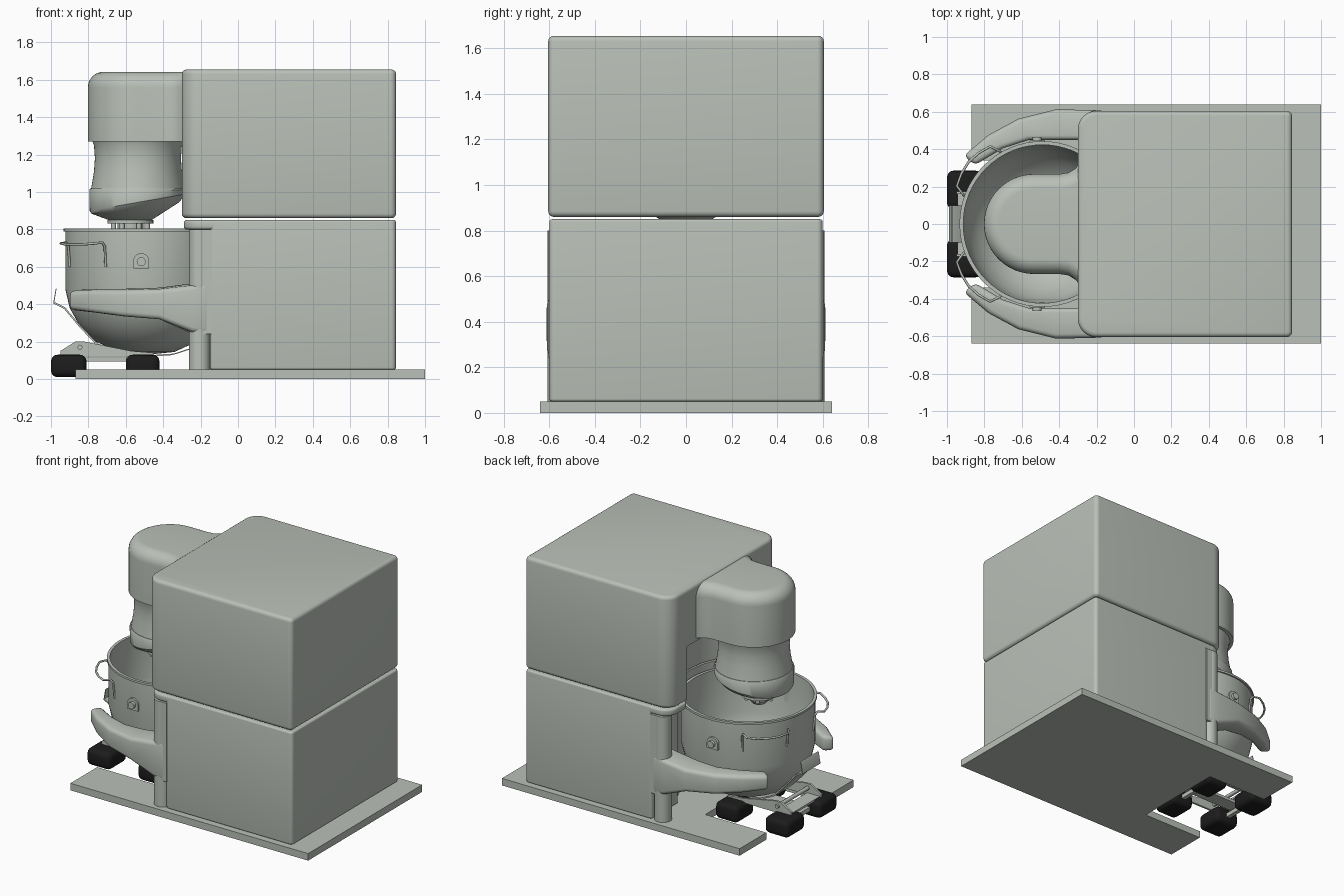
import bpy, bmesh, math
from mathutils import Vector

if "Cube" in bpy.data.objects:
    bpy.data.objects.remove(bpy.data.objects["Cube"], do_unlink=True)


def material(name, rgb):
    m = bpy.data.materials.new(name)
    m.use_nodes = True
    m.diffuse_color = (*rgb, 1)
    m.node_tree.nodes["Principled BSDF"].inputs["Base Color"].default_value = (*rgb, 1)
    return m


GREY = material("grey green paint", (0.49, 0.53, 0.48))
BLACK = material("black rubber", (0.012, 0.012, 0.012))
BOWL_X = -0.49
HEAD_X = -0.535


def finish(name, bm, mat=GREY, bevel=0, segs=4, cutter=None):
    """Turn a bmesh into a shaded object with bevel and optional cut applied."""
    bmesh.ops.recalc_face_normals(bm, faces=bm.faces)
    me = bpy.data.meshes.new(name)
    bm.to_mesh(me)
    bm.free()
    ob = bpy.data.objects.new(name, me)
    bpy.context.collection.objects.link(ob)
    me.materials.append(mat)
    bpy.ops.object.select_all(action='DESELECT')
    bpy.context.view_layer.objects.active = ob
    ob.select_set(True)
    if bevel:
        b = ob.modifiers.new("Bevel", 'BEVEL')
        b.width, b.segments, b.limit_method = bevel, segs, 'ANGLE'
        b.angle_limit = math.radians(40)
        bpy.ops.object.modifier_apply(modifier=b.name)
    if cutter:
        c = ob.modifiers.new("Cut", 'BOOLEAN')
        c.object, c.operation, c.solver = cutter, 'DIFFERENCE', 'EXACT'
        bpy.ops.object.modifier_apply(modifier=c.name)
    bpy.ops.object.shade_smooth_by_angle(angle=math.radians(35))
    return ob


def loft(name, rings, **kw):
    """Skin a list of equal-length point rings and cap both ends."""
    bm = bmesh.new()
    rows = [[bm.verts.new(p) for p in r] for r in rings]
    n = len(rows[0])
    for a, b in zip(rows, rows[1:]):
        for i in range(n):
            j = (i + 1) % n
            bm.faces.new((a[i], a[j], b[j], b[i]))
    bm.faces.new(rows[0])
    bm.faces.new(rows[-1])
    return finish(name, bm, **kw)


def circle(cx, r, z, cy=0, tilt=0, n=64):
    pts = []
    for i in range(n):
        a = 2 * math.pi * i / n
        pts.append((cx + r * math.cos(a), cy + r * math.sin(a), z + tilt * math.cos(a)))
    return pts


def lathe(name, cx, profile, cy=0, **kw):
    return loft(name, [circle(cx, r, z, cy) for r, z in profile], **kw)


def prism(name, outline, z0, z1, **kw):
    return loft(name, [[(x, y, z) for x, y in outline] for z in (z0, z1)], **kw)


def slice_y(name, outline, y0, y1, **kw):
    return loft(name, [[(x, y, z) for x, z in outline] for y in (y0, y1)], **kw)


def block(name, x0, x1, y0, y1, z0, z1, **kw):
    return prism(name, [(x0, y0), (x1, y0), (x1, y1), (x0, y1)], z0, z1, **kw)


def rounded_rect(x0, x1, half, r_left, r_right, n=10):
    pts = []
    for k, (x, s, r) in enumerate([(x1, 1, r_right), (x0, 1, r_left),
                                   (x0, -1, r_left), (x1, -1, r_right)]):
        cx = x - r if x == x1 else x + r
        for i in range(n + 1):
            a = math.pi / 2 * (k + i / n)
            pts.append((cx + r * math.cos(a), s * (half - r) + r * math.sin(a)))
    return pts


def wire(name, pts, radius):
    cu = bpy.data.curves.new(name, 'CURVE')
    cu.dimensions, cu.bevel_depth, cu.bevel_resolution = '3D', radius, 2
    cu.use_fill_caps = True
    sp = cu.splines.new('POLY')
    sp.points.add(len(pts) - 1)
    for p, co in zip(sp.points, pts):
        p.co = (*co, 1)
    cu.materials.append(GREY)
    ob = bpy.data.objects.new(name, cu)
    bpy.context.collection.objects.link(ob)


# Floor plate with an entry slot for the bowl trolley
prism("floor_plate", [(-0.87, -0.64), (1, -0.64), (1, 0.64), (-0.87, 0.64),
                      (-0.87, 0.34), (-0.39, 0.34), (-0.39, -0.34), (-0.87, -0.34)], 0, 0.05)

# Housing, hollowed around the bowl
cutter = lathe("bowl_clearance", BOWL_X, [(0.46, 0.02), (0.46, 1.25)])
cutter.hide_render = True
prism("lower_housing", rounded_rect(-0.15, 0.845, 0.6, 0.02, 0.025), 0.05, 0.85,
      bevel=0.012, cutter=cutter)
prism("housing_ledge", rounded_rect(-0.29, 0.84, 0.6, 0.1, 0.025), 0.8, 0.85,
      bevel=0.015, cutter=cutter)
prism("upper_housing", rounded_rect(-0.3, 0.845, 0.605, 0.1, 0.03), 0.86, 1.655,
      bevel=0.025, cutter=cutter)
bpy.data.objects.remove(cutter, do_unlink=True)

# Mixing head: rounded cap flaring into the housing
cap = [(HEAD_X + 0.267 * math.cos(a), 0.267 * math.sin(a))
       for a in (math.pi * (0.5 + i / 32) for i in range(33))]
flare = [(-0.4, 0.267), (-0.35, 0.275), (-0.31, 0.3), (-0.29, 0.33), (-0.2, 0.33)]
outline = cap + [(x, -y) for x, y in flare] + flare[::-1]
rings = []
for i in range(9):
    a = math.pi / 2 * i / 8
    k = 1 - 0.3 * (1 - math.cos(a))
    rings.append([(HEAD_X + (x - HEAD_X) * (k if x < HEAD_X else 1), y * k,
                   1.56 + 0.082 * math.sin(a)) for x, y in outline])
loft("head_cap", [[(x, y, 1.27) for x, y in outline]] + rings)

# Neck and planetary drive
loft("head_neck", [circle(HEAD_X, r, z) for r, z in
                   [(0.245, 1.275), (0.235, 1.25), (0.23, 1.18), (0.235, 1.11), (0.25, 1.02)]])
loft("planetary_drive", [circle(HEAD_X, 0.255, 1.02), circle(HEAD_X, 0.26, 1.012),
                         circle(HEAD_X, 0.258, 0.945, tilt=0.045),
                         circle(-0.55, 0.235, 0.915, tilt=0.03), circle(-0.575, 0.11, 0.848)])
lathe("tool_flange", -0.575, [(0.122, 0.833), (0.122, 0.85)])
lathe("tool_hub", -0.575, [(0.045, 0.77), (0.07, 0.8), (0.07, 0.835)])
for i in range(6):
    a = math.pi * i / 3
    lathe("flange_bolt", -0.575 + 0.09 * math.cos(a), [(0.014, 0.805), (0.014, 0.835)],
          cy=0.09 * math.sin(a))

# Open mixing bowl with a rolled rim
lathe("mixing_bowl", BOWL_X, [
    (0.001, 0.13), (0.15, 0.145), (0.27, 0.2), (0.36, 0.29), (0.41, 0.38), (0.433, 0.48),
    (0.433, 0.79), (0.443, 0.79), (0.443, 0.805), (0.423, 0.805), (0.42, 0.48),
    (0.395, 0.385), (0.345, 0.3), (0.26, 0.215), (0.14, 0.16), (0.001, 0.145)])

# Parts repeated on both sides
arm = [((-0.15, 0.45), (-0.15, 0.605), 0.24, 0.53), ((-0.27, 0.45), (-0.24, 0.61), 0.25, 0.51),
       ((-0.42, 0.45), (-0.42, 0.612), 0.32, 0.49), ((-0.56, 0.45), (-0.62, 0.562), 0.335, 0.485),
       ((-0.7, 0.405), (-0.78, 0.475), 0.355, 0.485),
       ((-0.85, 0.315), (-0.91, 0.365), 0.37, 0.48)]
for s, side in ((-1, "front"), (1, "back")):
    lathe(side + "_column", -0.205, [(0.057, 0.05), (0.057, 0.8)], cy=s * 0.55)
    block(side + "_column_guide", -0.2, -0.14, s * 0.45, s * 0.604, 0.24, 0.8)
    loft(side + "_bowl_arm", [[(*i, b), (*i, t), (o[0], s * o[1], t - 0.01), (o[0], s * o[1], b)]
                              for i, o, b, t in
                              [((p[0], s * p[1]), q, b, t) for p, q, b, t in arm]],
         bevel=0.025, segs=3)

    # Carrying handle standing off the bowl wall
    path = []
    for deg, r, z in ((120, 0.435, 0.6), (120, 0.445, 0.71), (121, 0.46, 0.73), (124, 0.5, 0.725),
                      (132, 0.51, 0.72), (140, 0.515, 0.72), (148, 0.51, 0.72), (156, 0.5, 0.725),
                      (159, 0.46, 0.73), (160, 0.445, 0.71), (160, 0.435, 0.6)):
        a = math.radians(deg)
        path.append((BOWL_X + r * math.cos(a), s * r * math.sin(a), z))
    wire(side + "_bowl_handle", path, 0.007)

    # Locking lug with a round pin
    arch = [(-0.56, 0.59), (-0.475, 0.59)] + [
        (-0.5175 + 0.0425 * math.cos(a), 0.63 + 0.0425 * math.sin(a))
        for a in (math.pi * i / 10 for i in range(11))]
    slice_y(side + "_lug", arch, s * 0.42, s * 0.446)
    pin = [(-0.5175 + 0.024 * math.cos(a), 0.628 + 0.024 * math.sin(a))
           for a in (math.pi * i / 10 for i in range(20))]
    slice_y(side + "_lug_pin", pin, s * 0.43, s * 0.465)

    # Trolley wheels and side brackets
    for x0, x1, end in ((-1, -0.81, "outer"), (-0.6, -0.42, "inner")):
        block(side + "_" + end + "_wheel", x0, x1, s * 0.08, s * 0.285, 0.01, 0.13,
              mat=BLACK, bevel=0.035, segs=4)
    slice_y(side + "_trolley_bracket", [(-0.95, 0.12), (-0.95, 0.15), (-0.87, 0.2), (-0.82, 0.2),
                                        (-0.57, 0.15), (-0.45, 0.14), (-0.45, 0.12)],
            s * 0.16, s * 0.175)

# Trolley deck, axles and tie rod
block("trolley_deck", -0.94, -0.84, -0.17, 0.17, 0.12, 0.135)
block("trolley_spine", -0.9, -0.5, -0.05, 0.05, 0.095, 0.115)
for x in (-0.905, -0.51):
    block("axle", x - 0.015, x + 0.015, -0.2, 0.2, 0.055, 0.085)
wire("tie_rod", [(-0.845, -0.19, 0.17), (-0.845, 0.19, 0.17)], 0.014)

# Bent sheet cradle under the bowl
cradle = [(-0.975, 0.48), (-0.988, 0.405), (-0.93, 0.375), (-0.85, 0.28), (-0.76, 0.185),
          (-0.66, 0.138), (-0.5, 0.118), (-0.35, 0.128), (-0.25, 0.16)]
loft("bowl_cradle", [[(x, -0.1, z), (x, 0.1, z), (x + 0.006, 0.1, z + 0.008),
                      (x + 0.006, -0.1, z + 0.008)] for x, z in cradle])
